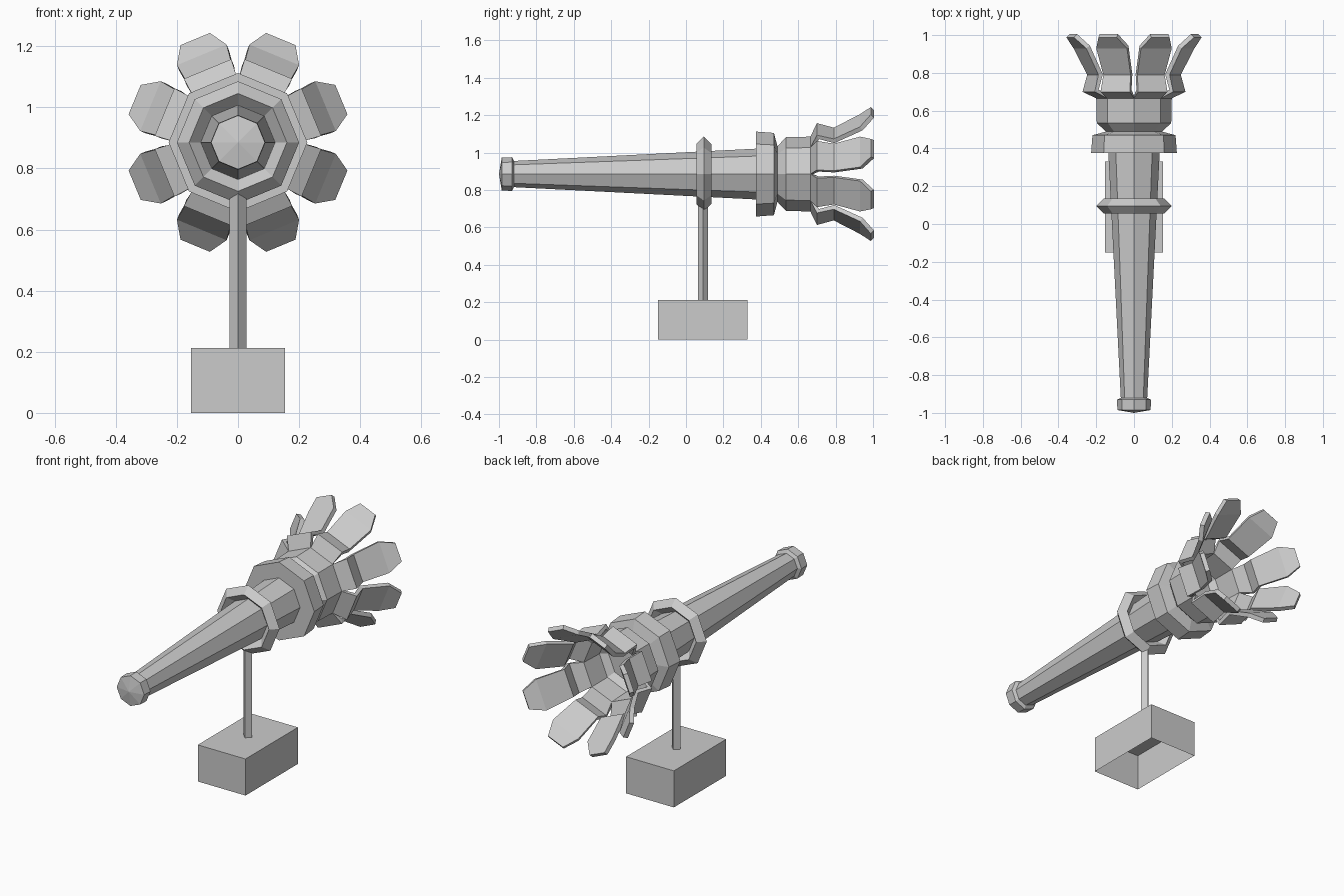
import bpy, bmesh
from math import sin, cos, pi
from mathutils import Vector

cube = bpy.data.objects.get("Cube")
if cube:
    bpy.data.objects.remove(cube)

SIDES = 8
STEP = 2 * pi / SIDES
AXIS_Z = 0.885
RING_Y = 0.095

grey = bpy.data.materials.new("plain grey")
grey.use_nodes = True
grey.diffuse_color = (0.6, 0.6, 0.6, 1)
grey.node_tree.nodes["Principled BSDF"].inputs["Base Color"].default_value = grey.diffuse_color


def finish(name, bm, recalc=True):
    if recalc:
        bmesh.ops.recalc_face_normals(bm, faces=bm.faces)
    mesh = bpy.data.meshes.new(name)
    bm.to_mesh(mesh)
    bm.free()
    mesh.materials.append(grey)
    obj = bpy.data.objects.new(name, mesh)
    bpy.context.collection.objects.link(obj)
    return obj


def spin(bm, profile, closed=False):
    """Turn (y, radius) points around the long axis; radius 0 makes a tip."""
    rings = []
    for y, r in profile:
        if r == 0:
            rings.append([bm.verts.new((0, y, AXIS_Z))] * SIDES)
        else:
            rings.append([bm.verts.new((r * cos(k * STEP), y, AXIS_Z + r * sin(k * STEP)))
                          for k in range(SIDES)])
    pairs = list(zip(rings, rings[1:]))
    if closed:
        pairs.append((rings[-1], rings[0]))
    for a, b in pairs:
        for k in range(SIDES):
            n = (k + 1) % SIDES
            bm.faces.new(list(dict.fromkeys((a[k], b[k], b[n], a[n]))))
    return rings


# Tapered handle with a shallow domed pommel
bm = bmesh.new()
spin(bm, [(-1.0, 0), (-0.985, 0.088), (-0.93, 0.09), (-0.92, 0.07), (0.38, 0.136)])
finish("handle", bm)

# Wide collar with a chamfered back
bm = bmesh.new()
spin(bm, [(0.375, 0), (0.375, 0.227), (0.47, 0.22), (0.49, 0.145), (0.49, 0)])
finish("collar", bm)

# Holding ring with a diamond cross-section
bm = bmesh.new()
spin(bm, [(RING_Y - 0.04, 0.16), (RING_Y, 0.2), (RING_Y + 0.04, 0.16), (RING_Y, 0.12)], closed=True)
finish("holding_ring", bm)

# Cup that splits into one flared petal per side
bm = bmesh.new()
rim = spin(bm, [(0.49, 0), (0.49, 0.15), (0.535, 0.197), (0.665, 0.2)])[-1]
petal_rows = [(0.70, 0.26, 0.084), (0.79, 0.236, 0.078), (0.93, 0.31, 0.088), (0.988, 0.366, 0.052)]
for k in range(SIDES):
    mid = (k + 0.5) * STEP
    out = Vector((cos(mid), 0, sin(mid)))
    side = Vector((-sin(mid), 0, cos(mid)))
    low, high = rim[k], rim[(k + 1) % SIDES]
    for y, r, half in petal_rows:
        centre = Vector((0, y, AXIS_Z)) + out * r
        new_low = bm.verts.new(centre - side * half)
        new_high = bm.verts.new(centre + side * half)
        bm.faces.new((low, new_low, new_high, high))
        low, high = new_low, new_high
cup = finish("petal_cup", bm, recalc=False)
shell = cup.modifiers.new("Thickness", "SOLIDIFY")
shell.thickness = 0.025
shell.offset = -1

# Square post turned corner-forward
bm = bmesh.new()
bmesh.ops.create_cone(bm, cap_ends=True, segments=4, radius1=0.027, radius2=0.027, depth=0.52)
bmesh.ops.translate(bm, verts=bm.verts, vec=(0, 0.09, 0.46))
finish("post", bm)

# Base block, open underneath
bm = bmesh.new()
bmesh.ops.create_cube(bm, size=1)
bmesh.ops.scale(bm, verts=bm.verts, vec=(0.306, 0.48, 0.212))
bmesh.ops.translate(bm, verts=bm.verts, vec=(0, 0.09, 0.106))
bottom = [f for f in bm.faces if f.calc_center_median().z < 0.01]
bmesh.ops.delete(bm, geom=bottom, context="FACES_ONLY")
finish("base", bm)
